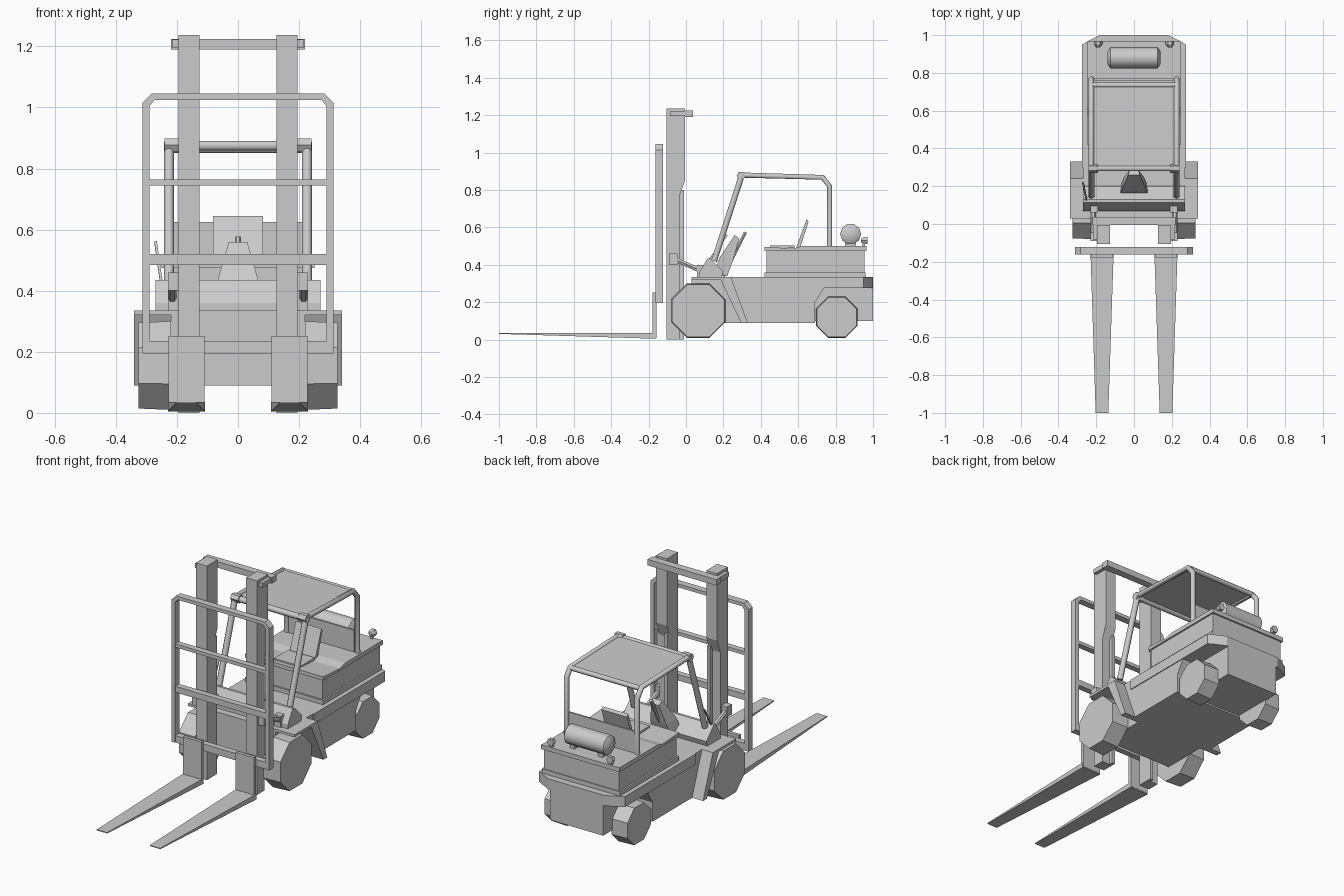
import bpy, bmesh, math
from mathutils import Matrix, Vector

if "Cube" in bpy.data.objects:
    bpy.data.objects.remove(bpy.data.objects["Cube"])

paint = bpy.data.materials.new("plain_grey")
paint.use_nodes = True
GREY = (0.6, 0.6, 0.6, 1)
paint.diffuse_color = GREY
paint.node_tree.nodes["Principled BSDF"].inputs["Base Color"].default_value = GREY
SIDES = (("left", 1), ("right", -1))


def finish(name, bm, smooth=False):
    bmesh.ops.recalc_face_normals(bm, faces=bm.faces)
    mesh = bpy.data.meshes.new(name)
    bm.to_mesh(mesh)
    bm.free()
    mesh.materials.append(paint)
    obj = bpy.data.objects.new(name, mesh)
    bpy.context.collection.objects.link(obj)
    if smooth:
        bpy.ops.object.select_all(action="DESELECT")
        obj.select_set(True)
        bpy.context.view_layer.objects.active = obj
        bpy.ops.object.shade_smooth_by_angle(angle=math.radians(50))
    return obj


def loft(name, rings, smooth=False):
    """Skin a list of equal-length point rings and cap both ends."""
    bm = bmesh.new()
    loops = [[bm.verts.new(p) for p in ring] for ring in rings]
    n = len(loops[0])
    for a, b in zip(loops, loops[1:]):
        for i in range(n):
            bm.faces.new((a[i], a[(i + 1) % n], b[(i + 1) % n], b[i]))
    bm.faces.new(loops[0])
    bm.faces.new(loops[-1])
    return finish(name, bm, smooth)


def box(name, x, y, z):
    return loft(name, [[(x[0], y[0], h), (x[1], y[0], h), (x[1], y[1], h), (x[0], y[1], h)] for h in z])


def side_prism(name, profile, x0, x1):
    return loft(name, [[(x, y, z) for y, z in profile] for x in (x0, x1)])


def plan_prism(name, half, z0, z1):
    outline = half + [(-x, y) for x, y in reversed(half)]
    return loft(name, [[(x, y, z) for x, y in outline] for z in (z0, z1)])


def tube(name, path, r, sides=8):
    """Sweep a polygon along a path, mitring at the bends."""
    pts = [Vector(p) for p in path]
    rings = []
    for i, p in enumerate(pts):
        before = (p - pts[i - 1]).normalized() if i else (pts[1] - p).normalized()
        after = (pts[i + 1] - p).normalized() if i < len(pts) - 1 else before
        t = (before + after).normalized()
        ref = Vector((0, 1, 0)) if abs(t.x) > 0.7 else Vector((1, 0, 0))
        u = t.cross(ref).normalized()
        v = t.cross(u)
        rings.append([p + r * (math.cos(a) * u + math.sin(a) * v)
                      for a in (math.tau * (k + 0.5) / sides for k in range(sides))])
    return loft(name, rings, sides > 4)


def wheel(name, y, z, apothem, x0, x1, shrink):
    rings = []
    for x, k in ((x0, 1), (x1, shrink)):
        r = apothem * k / math.cos(math.pi / 8)
        rings.append([(x, y + r * math.cos(a), z + r * math.sin(a))
                      for a in (math.tau * (i + 0.5) / 8 for i in range(8))])
    return loft(name, rings)


# Chassis: narrow nose, wide middle, narrow tail and a deck with chamfered rear
box("front_chassis", (-0.22, 0.22), (0.03, 0.3), (0.09, 0.335))
side_prism("middle_chassis", [(0.19, 0.335), (0.3, 0.09), (0.69, 0.09), (0.69, 0.2), (0.74, 0.28), (0.74, 0.335)], -0.27, 0.27)
plan_prism("rear_chassis", [(0.17, 0.68), (0.17, 1.0)], 0.1, 0.3)
plan_prism("rear_deck", [(0.275, 0.3), (0.275, 0.95), (0.24, 0.97), (0.18, 1.0)], 0.275, 0.335)
for side, s in SIDES:
    side_prism(side + "_front_fender",
               [(0.03, 0.335), (0.24, 0.335), (0.33, 0.09), (0.295, 0.09), (0.185, 0.32), (0.03, 0.32)],
               s * 0.2, s * 0.34)
    wheel(side + "_front_wheel", 0.065, 0.155, 0.145, s * 0.22, s * 0.325, 0.97)
    wheel(side + "_rear_wheel", 0.806, 0.12, 0.11, s * 0.165, s * 0.265, 0.97)

# Engine hood with a seam and a raised lid
plan_prism("hood_base", [(0.25, 0.42), (0.25, 0.96)], 0.335, 0.36)
plan_prism("hood", [(0.24, 0.43), (0.24, 0.955)], 0.36, 0.48)
side_prism("hood_lid", [(0.42, 0.475), (0.42, 0.497), (0.57, 0.487), (0.62, 0.5), (0.965, 0.5), (0.965, 0.475)], -0.25, 0.25)

# Seat
box("seat_cushion", (-0.085, 0.085), (0.45, 0.58), (0.49, 0.503))
side_prism("seat_back", [(0.59, 0.495), (0.61, 0.49), (0.655, 0.63), (0.645, 0.645)], -0.082, 0.082)
box("rear_guard_panel", (-0.21, 0.21), (0.76, 0.77), (0.5, 0.625))

# Gas tank lying across the hood, with rounded shoulders
tank = []
for x, r in ((-0.14, 0.035), (-0.125, 0.056), (0.125, 0.056), (0.14, 0.035)):
    tank.append([(x, 0.88 + r * math.cos(math.tau * k / 10), 0.565 + r * math.sin(math.tau * k / 10)) for k in range(10)])
loft("gas_tank", tank, True)
for side, s in SIDES:
    box(side + "_tank_rest", (s * 0.09 - 0.015, s * 0.09 + 0.015), (0.85, 0.91), (0.495, 0.53))
    box(side + "_lamp_stem", (s * 0.19 - 0.007, s * 0.19 + 0.007), (0.945, 0.957), (0.495, 0.52))
    loft(side + "_rear_lamp", [[(s * 0.19 + r * math.cos(math.tau * k / 6), y, 0.53 + r * math.sin(math.tau * k / 6))
                                for k in range(6)] for y, r in ((0.935, 0.01), (0.95, 0.022), (0.97, 0.022))])

# Overhead guard
for side, s in SIDES:
    x = s * 0.226
    tube(side + "_guard_rail", [(x, 0.768, 0.49), (x, 0.768, 0.82), (x, 0.73, 0.868), (x, 0.3, 0.88)], 0.015)
    tube(side + "_front_post", [(x, 0.3, 0.885), (x, 0.15, 0.42)], 0.017)
    tube(side + "_post_cap", [(s * 0.19, 0.295, 0.877), (s * 0.24, 0.295, 0.877)], 0.024, 6)
tube("guard_front_bar", [(-0.22, 0.295, 0.875), (0.22, 0.295, 0.875)], 0.017)
tube("guard_rear_bar", [(-0.22, 0.735, 0.864), (0.22, 0.735, 0.864)], 0.014)
side_prism("roof_panel", [(0.29, 0.875), (0.735, 0.863), (0.735, 0.873), (0.29, 0.885)], -0.22, 0.22)

# Dashboard and steering
side_prism("dashboard", [(0.07, 0.335), (0.07, 0.36), (0.115, 0.435), (0.13, 0.435), (0.2, 0.365), (0.19, 0.335)], -0.27, 0.27)
loft("steering_column", [[(-w, y0, z), (w, y0, z), (w * 0.8, y1, z - 0.02), (-w * 0.8, y1, z - 0.02)]
                         for w, y0, y1, z in ((0.08, 0.15, 0.22, 0.36), (0.065, 0.18, 0.25, 0.44), (0.03, 0.26, 0.285, 0.56))])
tube("steering_shaft", [(0, 0.2, 0.34), (0, 0.318, 0.575)], 0.01, 6)
tube("control_lever", [(-0.25, 0.12, 0.42), (-0.27, 0.22, 0.56)], 0.006, 4)

# Mast uprights, thinner below, with rear channels, tilt rams and a top yoke
for side, s in SIDES:
    side_prism(side + "_mast", [(-0.105, 0), (-0.035, 0), (-0.035, 0.77), (-0.005, 0.85), (-0.005, 1.237), (-0.105, 1.237)],
               s * 0.126, s * 0.195)
    box(side + "_mast_channel", (s * 0.126, s * 0.145), (-0.036, -0.012), (0, 0.8))
    tube(side + "_tilt_ram", [(s * 0.215, -0.06, 0.43), (s * 0.215, 0.1, 0.36)], 0.014, 6)
    box(side + "_ram_bracket", (s * 0.19, s * 0.23), (-0.09, -0.045), (0.4, 0.46))
    box(side + "_ram_mount", (s * 0.19, s * 0.23), (0.06, 0.1), (0.33, 0.4))
    box(side + "_yoke_arm", (s * 0.19, s * 0.215), (-0.085, 0.012), (1.195, 1.222))
box("mast_yoke", (-0.22, 0.22), (-0.006, 0.037), (1.19, 1.225))

# Load backrest: chamfered hoop plus crossbars
hoop = [(-0.313, 0.195), (-0.313, 1.015), (-0.283, 1.045), (0.283, 1.045), (0.313, 1.015), (0.313, 0.195)]
inner = [(0.289, 0.195), (0.289, 1.005), (0.273, 1.025), (-0.273, 1.025), (-0.289, 1.005), (-0.289, 0.195)]
loft("backrest_hoop", [[(x, y, z) for x, z in hoop + inner] for y in (-0.162, -0.122)])
for i, (z0, z1) in enumerate(((0.195, 0.235), (0.485, 0.52), (0.745, 0.765))):
    box("backrest_bar_%d" % (i + 1), (-0.295, 0.295), (-0.16, -0.125), (z0, z1))

# Forks: upright shank and a blade tapering to the tip
for side, s in SIDES:
    box(side + "_fork_shank", (s * 0.11, s * 0.227), (-0.178, -0.158), (0.01, 0.252))
    loft(side + "_fork_blade", [[(s * a, y, lo), (s * b, y, lo), (s * b, y, 0.036), (s * a, y, 0.036)]
                                for a, b, y, lo in ((0.108, 0.23, -0.16, 0.005), (0.136, 0.203, -1.0, 0.031))])
